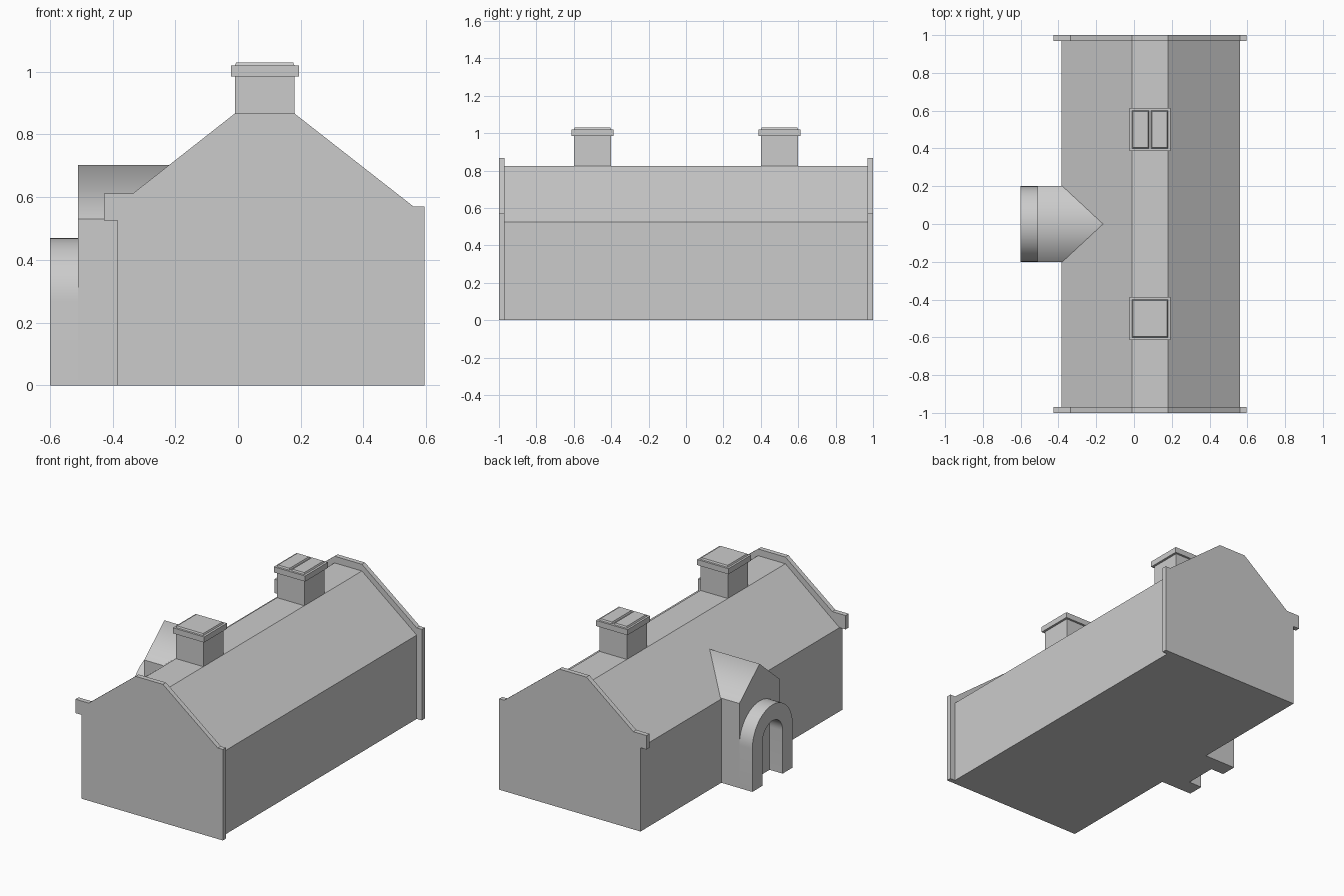
import bpy, math
from mathutils import Vector

cube = bpy.data.objects.get("Cube")
if cube:
    bpy.data.objects.remove(cube, do_unlink=True)

# Single plain stone colour
stone = bpy.data.materials.new("plain_grey")
stone.use_nodes = True
grey = (0.6, 0.6, 0.6, 1)
stone.diffuse_color = grey
stone.node_tree.nodes["Principled BSDF"].inputs["Base Color"].default_value = grey


def make(name, verts, faces):
    mesh = bpy.data.meshes.new(name)
    mesh.from_pydata([tuple(v) for v in verts], [], faces)
    mesh.validate()
    mesh.materials.append(stone)
    obj = bpy.data.objects.new(name, mesh)
    bpy.context.collection.objects.link(obj)
    # Consistent outward normals
    import bmesh
    bm = bmesh.new()
    bm.from_mesh(mesh)
    bmesh.ops.recalc_face_normals(bm, faces=bm.faces)
    bm.to_mesh(mesh)
    bm.free()
    return obj


def extrude(name, profile, start, end, axis):
    """Prism from a 2D profile: (x, z) along y, or (y, z) along x."""
    def place(p, d):
        return Vector((p[0], d, p[1])) if axis == "y" else Vector((d, p[0], p[1]))
    n = len(profile)
    verts = [place(p, d) for d in (start, end) for p in profile]
    faces = [(i, (i + 1) % n, n + (i + 1) % n, n + i) for i in range(n)]
    faces += [tuple(range(n)), tuple(range(n, 2 * n))]
    return make(name, verts, faces)


def frustum(name, x0, x1, y0, y1, z0, z1, taper=0.0):
    """Box whose top is drawn in by the taper."""
    verts = []
    for z, t in ((z0, 0), (z1, taper)):
        verts += [(x0 + t, y0 + t, z), (x1 - t, y0 + t, z),
                  (x1 - t, y1 - t, z), (x0 + t, y1 - t, z)]
    faces = [(0, 1, 2, 3), (4, 5, 6, 7)]
    faces += [(i, (i + 1) % 4, 4 + (i + 1) % 4, 4 + i) for i in range(4)]
    return make(name, verts, faces)


# Main body with flat-topped roof
left, right = -0.385, 0.56
top0, top1 = -0.01, 0.18
extrude("house_body", [(left, 0), (right, 0), (right, 0.525), (top1, 0.825),
                       (top0, 0.825), (left, 0.525)], -0.97, 0.97, "y")

# Raised gable ends with a projecting kneeler
gable = [(left, 0), (0.595, 0), (0.595, 0.57), (right, 0.57), (top1, 0.867),
         (top0, 0.867), (-0.335, 0.612), (-0.427, 0.612), (-0.427, 0.525), (left, 0.525)]
for label, side in (("front", -1), ("back", 1)):
    extrude(label + "_gable", gable, 0.97 * side, side, "y")

# Chimneys: stack, cap and lid (the back lid is in two halves)
for label, cy, halves in (("front", -0.5, 1), ("back", 0.5, 2)):
    y0, y1 = cy - 0.1, cy + 0.1
    frustum(label + "_chimney_stack", top0, top1, y0, y1, 0.7, 0.985)
    frustum(label + "_chimney_cap", top0 - 0.013, top1 + 0.014,
            y0 - 0.013, y1 + 0.013, 0.985, 1.02)
    width = (top1 - top0) / halves
    for i in range(halves):
        a = top0 + i * width + (0.006 if i else 0)
        b = top0 + (i + 1) * width - (0.006 if i < halves - 1 else 0)
        frustum(f"{label}_chimney_lid_{i + 1}", a, b, y0, y1, 1.02, 1.03, 0.004)

# Porch walls and gabled roof running back into the main roof
extrude("porch_walls", [(-0.2, 0), (0.2, 0), (0.2, 0.53), (-0.2, 0.53)],
        -0.51, -0.36, "x")
roof = extrude("porch_roof", [(-0.2, 0.53), (0.2, 0.53), (0, 0.702)], -0.51, -0.15, "x")
bpy.ops.object.select_all(action="DESELECT")
roof.select_set(True)
bpy.context.view_layer.objects.active = roof
bpy.ops.object.shade_smooth_by_angle(angle=math.radians(85))

# Door arch: legs joined by a half ring
steps = 24
angles = [math.pi * i / steps for i in range(steps + 1)]


def arc(radius):
    curve = [(radius * math.cos(a), 0.27 + radius * math.sin(a)) for a in angles]
    return [(radius, 0)] + curve + [(-radius, 0)]


outer, inner = arc(0.2), arc(0.1)
n = len(outer)
rings = [(-0.6, outer), (-0.6, inner), (-0.51, inner), (-0.51, outer)]
verts = [(x, p[0], p[1]) for x, ring in rings for p in ring]
faces = [(r * n + i, r * n + i + 1, (r + 1) % 4 * n + i + 1, (r + 1) % 4 * n + i)
         for r in range(4) for i in range(n - 1)]
faces += [tuple(r * n + e for r in range(4)) for e in (0, n - 1)]
arch = make("door_arch", verts, faces)
bpy.ops.object.select_all(action="DESELECT")
arch.select_set(True)
bpy.context.view_layer.objects.active = arch
bpy.ops.object.shade_smooth_by_angle(angle=math.radians(30))
